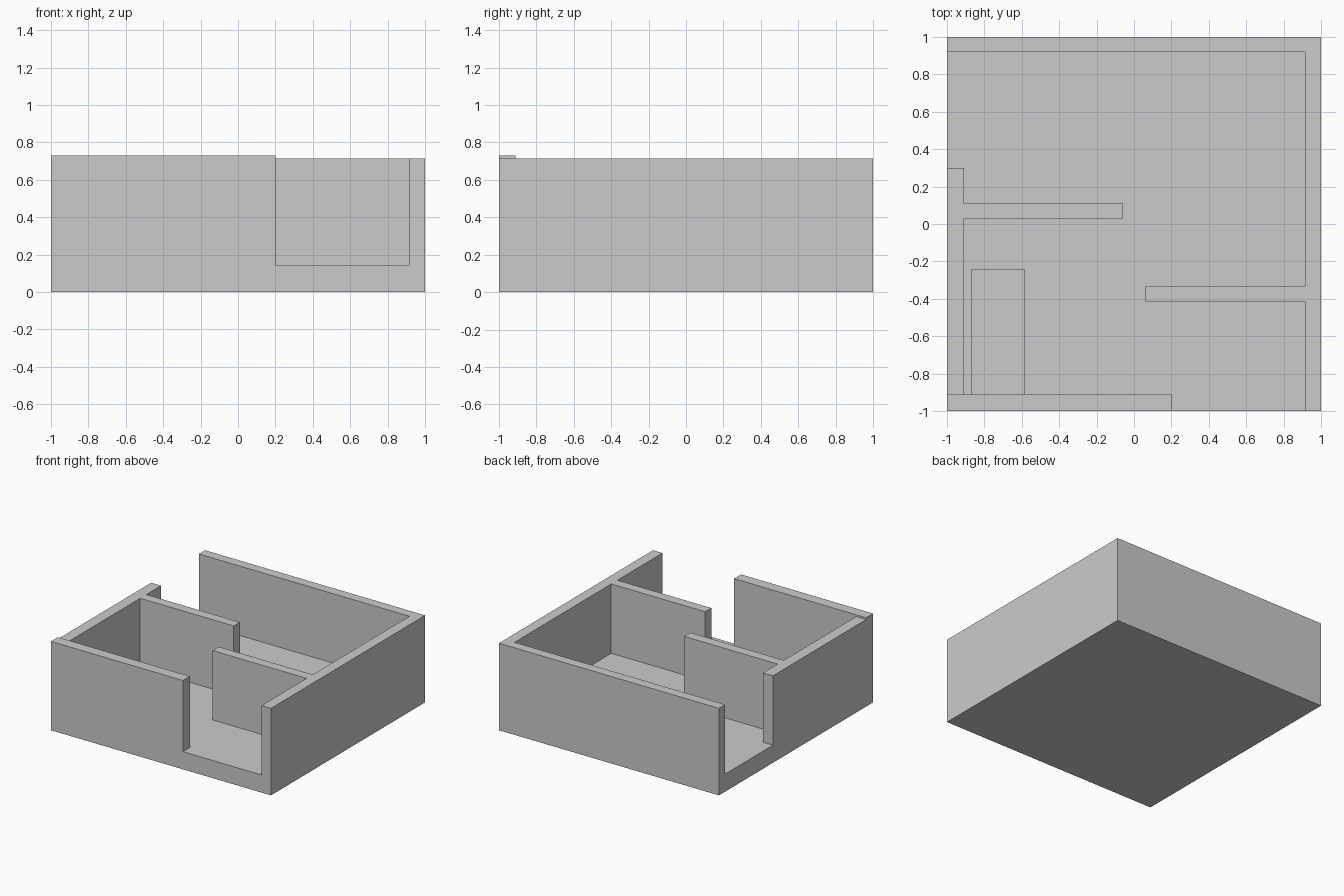
import bpy
import bmesh

cube = bpy.data.objects.get("Cube")
if cube:
    bpy.data.objects.remove(cube, do_unlink=True)

GREY = (0.6, 0.6, 0.6, 1.0)
plaster = bpy.data.materials.new("plain_grey")
plaster.use_nodes = True
plaster.diffuse_color = GREY
plaster.node_tree.nodes["Principled BSDF"].inputs["Base Color"].default_value = GREY

FLOOR, TOP, FRONT_TOP = 0.145, 0.715, 0.73
INNER = 0.914  # inner face of the outer walls


def extrude_plan(name, outline, z0, z1):
    """Raise a floor-plan outline from z0 to z1."""
    bm = bmesh.new()
    base = bm.faces.new([bm.verts.new((x, y, z0)) for x, y in outline])
    grown = bmesh.ops.extrude_face_region(bm, geom=[base], use_keep_orig=True)
    verts = [g for g in grown["geom"] if isinstance(g, bmesh.types.BMVert)]
    bmesh.ops.translate(bm, verts=verts, vec=(0, 0, z1 - z0))
    bmesh.ops.recalc_face_normals(bm, faces=bm.faces)
    mesh = bpy.data.meshes.new(name)
    bm.to_mesh(mesh)
    bm.free()
    mesh.materials.append(plaster)
    obj = bpy.data.objects.new(name, mesh)
    bpy.context.collection.objects.link(obj)
    return obj


def rect(x0, x1, y0, y1):
    return [(x0, y0), (x1, y0), (x1, y1), (x0, y1)]


# Thick floor slab
extrude_plan("floor_slab", rect(-1, 1, -1, 1), 0, FLOOR)

# Front wall, a touch taller than the others, leaving the front doorway
extrude_plan("front_wall", rect(-1, 0.2, -1, -0.91), FLOOR, FRONT_TOP)

# Left wall with its partition
extrude_plan("left_wall_and_partition", [
    (-1, -0.91), (-0.91, -0.91), (-0.91, 0.03), (-0.06, 0.03),
    (-0.06, 0.11), (-0.91, 0.11), (-0.91, 0.3), (-1, 0.3)], FLOOR, TOP)

# Back and right walls with the right partition
extrude_plan("back_and_right_walls", [
    (-1, 1), (-1, 0.92), (INNER, 0.92), (INNER, -0.335), (0.06, -0.335),
    (0.06, -0.415), (INNER, -0.415), (INNER, -1), (1, -1), (1, 1)], FLOOR, TOP)

# Low bench against the front wall
extrude_plan("bench", rect(-0.87, -0.585, -0.91, -0.24), FLOOR, 0.28)
